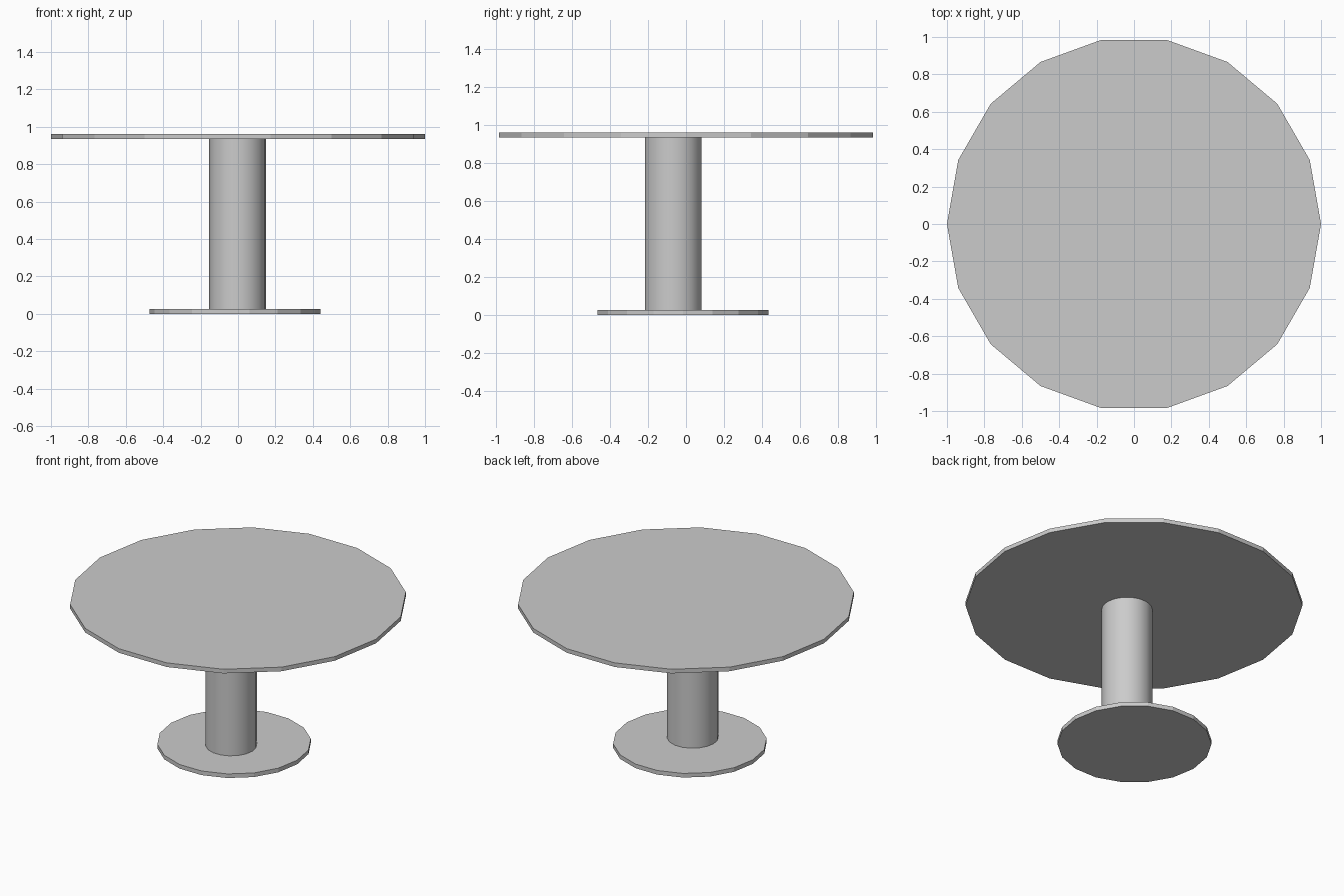
import bpy

if "Cube" in bpy.data.objects:
    bpy.data.objects.remove(bpy.data.objects["Cube"])

SIDES = 18


def disc(name, radius, x, y, z_low, z_high, smooth=False):
    """Upright 18-sided prism with a corner pointing along +x."""
    bpy.ops.mesh.primitive_cylinder_add(
        vertices=SIDES, radius=radius, depth=z_high - z_low,
        location=(x, y, (z_low + z_high) / 2))
    ob = bpy.context.object
    ob.name = name
    # turn the corners from the y axis onto the x axis
    ob.rotation_euler.z = 1.5707963
    bpy.ops.object.transform_apply(location=False, rotation=True, scale=False)
    if smooth:
        bpy.ops.object.shade_smooth_by_angle()
    return ob


# Round foot plate, slightly off centre
disc("base_plate", 0.457, -0.017, -0.016, 0.0, 0.027)

# Central column, set a little toward the front
disc("column", 0.152, -0.002, -0.067, 0.027, 0.937, smooth=True)

# Table top
disc("table_top", 1.0, 0.0, 0.0, 0.936, 0.963)
